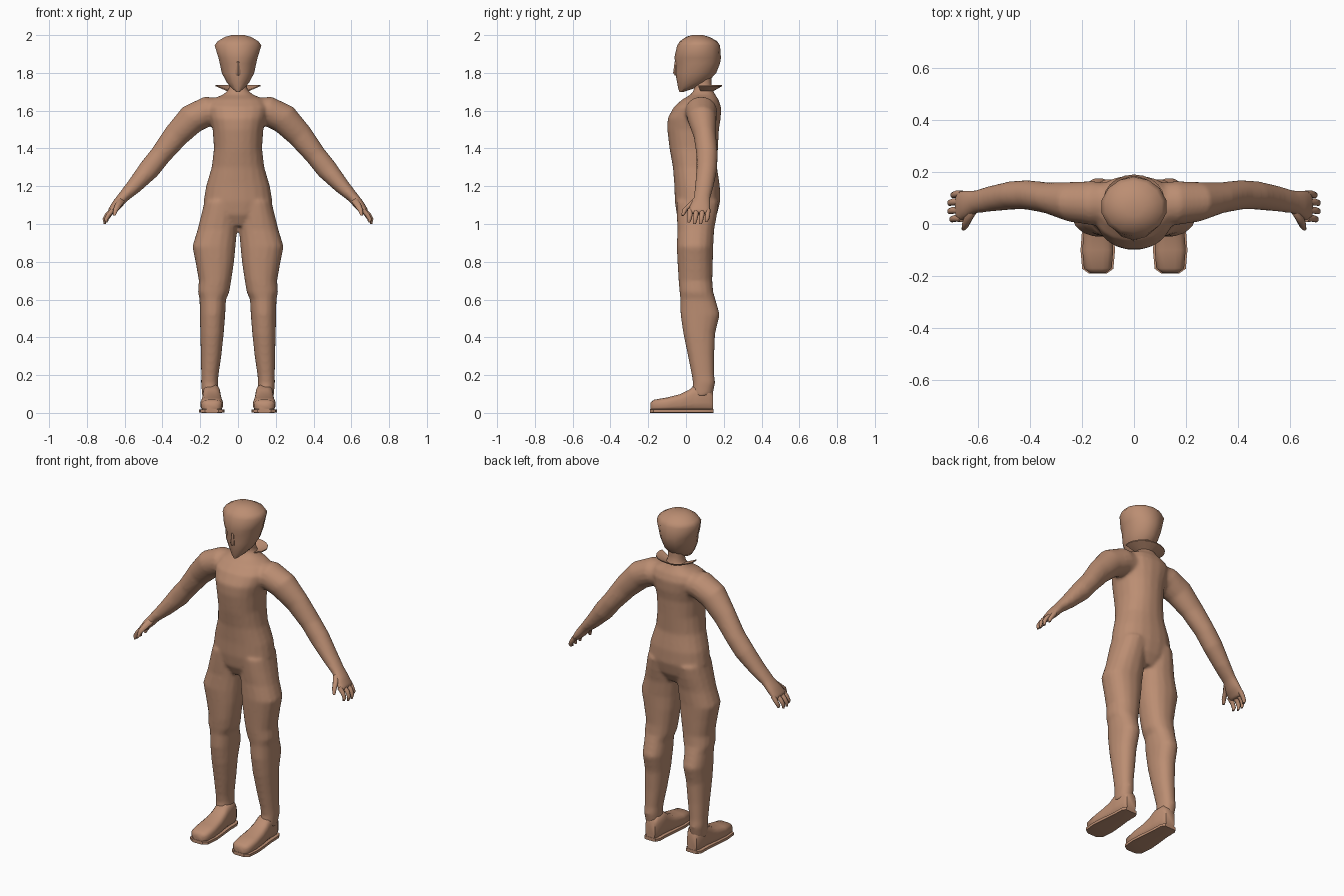
import bpy, bmesh, math
from mathutils import Vector

if "Cube" in bpy.data.objects:
    bpy.data.objects.remove(bpy.data.objects["Cube"])

skin = bpy.data.materials.new("warm brown")
skin.diffuse_color = (0.50, 0.27, 0.17, 1)
skin.use_nodes = True
skin.node_tree.nodes["Principled BSDF"].inputs["Base Color"].default_value = skin.diffuse_color


def loft(bm, rings, n=16, p=1.0):
    """Skin a tube through rings (centre, u, v); p < 1 squares the section."""
    loops = []
    for c, u, v in rings:
        pts = []
        for i in range(n):
            a = 2 * math.pi * (i + 0.5) / n
            s, t = math.cos(a), math.sin(a)
            s = math.copysign(abs(s) ** p, s)
            t = math.copysign(abs(t) ** p, t)
            pts.append(bm.verts.new(Vector(c) + Vector(u) * s + Vector(v) * t))
        loops.append(pts)
    faces = [bm.faces.new(loops[0]), bm.faces.new(loops[-1])]
    for a, b in zip(loops, loops[1:]):
        for i in range(n):
            j = (i + 1) % n
            faces.append(bm.faces.new((a[i], a[j], b[j], b[i])))
    bmesh.ops.recalc_face_normals(bm, faces=faces)


def level(z, x0, x1, y0, y1):
    """Horizontal ring from its left, right, front and back limits."""
    return (((x0 + x1) / 2, (y0 + y1) / 2, z), ((x1 - x0) / 2, 0, 0), (0, (y1 - y0) / 2, 0))


def limb(path, side):
    """Rings square to a limb path of (x, y, z, thickness, breadth in y)."""
    rings = []
    for i, (x, y, z, r, ry) in enumerate(path):
        a, b = path[max(i - 1, 0)], path[min(i + 1, len(path) - 1)]
        d = Vector((b[0] - a[0], 0, b[2] - a[2])).normalized()
        rings.append(((side * x, y, z), (side * -d.z * r, 0, d.x * r), (0, ry, 0)))
    return rings


def finish(name, bm, angle=50):
    me = bpy.data.meshes.new(name)
    bm.to_mesh(me)
    bm.free()
    ob = bpy.data.objects.new(name, me)
    bpy.context.collection.objects.link(ob)
    me.materials.append(skin)
    bpy.ops.object.select_all(action='DESELECT')
    ob.select_set(True)
    bpy.context.view_layer.objects.active = ob
    bpy.ops.object.shade_smooth_by_angle(angle=math.radians(angle))
    return ob


# Body: torso, legs and arms fused into one skin
bm = bmesh.new()
torso = [(.99, .08, -.02, .13), (1.05, .165, -.05, .165), (1.12, .183, -.06, .182),
         (1.2, .17, -.062, .18), (1.3, .14, -.07, .165), (1.4, .128, -.088, .17),
         (1.5, .135, -.1, .175), (1.56, .15, -.098, .185), (1.62, .165, -.065, .187),
         (1.66, .14, -.02, .172), (1.685, .08, .025, .155), (1.71, .05, .042, .142),
         (1.74, .046, .045, .135), (1.8, .046, .04, .135)]
loft(bm, [level(z, -w, w, f, b) for z, w, f, b in torso], 20, .9)
leg = [(1.12, .0, .178, -.052, .175), (1.05, .002, .195, -.05, .165), (.97, .004, .215, -.046, .15),
       (.88, .012, .243, -.05, .145), (.8, .02, .226, -.046, .143), (.7, .035, .208, -.04, .14),
       (.64, .045, .213, -.035, .145), (.6, .063, .204, -.03, .157), (.52, .067, .203, -.03, .18),
       (.42, .075, .2, -.015, .155), (.3, .088, .197, .01, .15), (.2, .103, .195, .03, .15),
       (.16, .105, .196, .036, .155), (.09, .105, .19, .03, .14)]
arm = [(.06, .08, 1.6, .065, .075), (.16, .08, 1.597, .08, .085), (.245, .085, 1.556, .08, .077),
       (.33, .1, 1.467, .068, .06), (.41, .112, 1.365, .057, .057), (.47, .11, 1.29, .057, .055),
       (.55, .097, 1.2, .042, .05), (.61, .085, 1.14, .03, .045), (.643, .075, 1.1, .028, .056),
       (.672, .068, 1.065, .02, .06), (.68, .068, 1.055, .012, .052)]
for s in (-1, 1):
    loft(bm, [level(z, s * i, s * o, f, b) for z, i, o, f, b in leg], 16, .9)
    loft(bm, limb(arm, s), 16)
body = finish("body", bm)
fuse = body.modifiers.new("fuse", 'REMESH')
fuse.mode = 'VOXEL'
fuse.voxel_size = .009
fuse.use_smooth_shade = True
soft = body.modifiers.new("soften", 'SMOOTH')
soft.factor = .5
soft.iterations = 8

# Head with a wide crown, pointed chin and small nose
bm = bmesh.new()
head = [(1.7, .01, -.035, -.01), (1.72, .035, -.042, .05), (1.75, .062, -.047, .115),
        (1.8, .088, -.057, .16), (1.85, .099, -.054, .18), (1.88, .106, -.062, .185),
        (1.945, .127, -.047, .18), (1.968, .11, -.032, .165), (1.99, .072, 0, .125),
        (2.0, .035, .03, .09)]
loft(bm, [level(z, -w, w, f, b) for z, w, f, b in head], 14)
finish("head", bm)
bm = bmesh.new()
nose = [(1.86, .008, -.06, -.03), (1.8, .016, -.068, -.03), (1.785, .012, -.058, -.03)]
loft(bm, [level(z, -w, w, f, b) for z, w, f, b in nose], 6)
finish("nose", bm)

# Open collar flaring around the back of the neck
bm = bmesh.new()
rows = []
for i in range(13):
    a = math.pi * (i / 12 * 1.16 - .08)
    c, s = math.cos(a), math.sin(a)
    rows.append([bm.verts.new((c * rx, .09 + s * ry, z)) for rx, ry, z in
                 ((.045, .045, 1.705), (.118, .1, 1.735), (.118, .1, 1.729), (.045, .045, 1.698))])
for a, b in zip(rows, rows[1:]):
    for k in range(4):
        bm.faces.new((a[k], a[(k + 1) % 4], b[(k + 1) % 4], b[k]))
bm.faces.new(rows[0])
bm.faces.new(rows[-1])
bmesh.ops.recalc_face_normals(bm, faces=bm.faces[:])
finish("collar", bm, 30)

# Fingers, thumbs, shoes and soles
shoe = [(-.188, .03, .055), (-.17, .054, .07), (-.1, .06, .082), (-.03, .055, .1),
        (.015, .05, .122), (.05, .047, .15), (.12, .045, .15), (.143, .032, .12)]
for s, side in ((-1, "right"), (1, "left")):
    bm = bmesh.new()
    for y, k in ((.115, -.012), (.085, 0), (.053, 0), (.022, -.008)):
        loft(bm, limb([(.662, y, 1.075, .014, .015), (.692 + k, y, 1.05, .013, .014),
                       (.707 + k, y - .004, 1.025, .011, .012),
                       (.705 + k, y - .008, 1.0 - k, .006, .008)], s), 8)
    finish(side + "_fingers", bm)
    bm = bmesh.new()
    loft(bm, limb([(.615, .06, 1.13, .02, .025), (.635, .025, 1.1, .018, .02),
                   (.648, -.005, 1.075, .014, .015), (.655, -.018, 1.045, .007, .008)], s), 8)
    finish(side + "_thumb", bm)
    bm = bmesh.new()
    loft(bm, [((s * .139, y, t / 2 + .004), (w, 0, 0), (0, 0, t / 2 - .004)) for y, w, t in shoe], 16, .65)
    finish(side + "_shoe", bm)
    bm = bmesh.new()
    loft(bm, [((s * .139, y * 1.01, .01), (w * 1.08 + .003, 0, 0), (0, 0, .01))
              for y, w, t in shoe], 8, .3)
    finish(side + "_sole", bm, 35)
